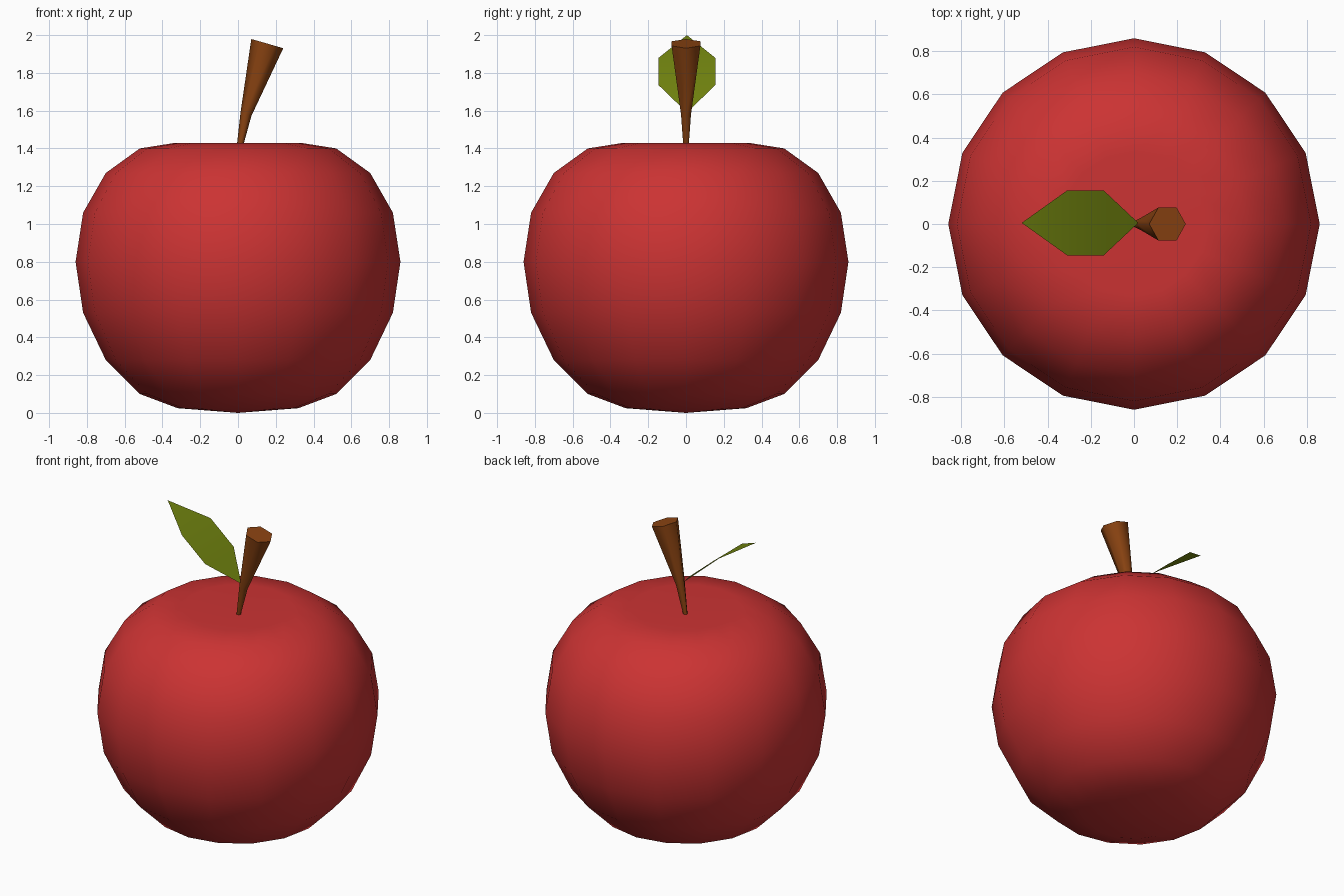
import bpy
import math

if "Cube" in bpy.data.objects:
    bpy.data.objects.remove(bpy.data.objects["Cube"])


def material(name, colour):
    m = bpy.data.materials.new(name)
    m.diffuse_color = (*colour, 1)
    m.use_nodes = True
    m.node_tree.nodes["Principled BSDF"].inputs["Base Color"].default_value = m.diffuse_color
    return m


def build(name, verts, faces, mat, smooth_angle=None):
    mesh = bpy.data.meshes.new(name)
    mesh.from_pydata(verts, [], faces)
    mesh.materials.append(mat)
    ob = bpy.data.objects.new(name, mesh)
    bpy.context.collection.objects.link(ob)
    if smooth_angle is not None:
        bpy.ops.object.select_all(action='DESELECT')
        ob.select_set(True)
        bpy.context.view_layer.objects.active = ob
        bpy.ops.object.shade_smooth_by_angle(angle=math.radians(smooth_angle))
    return ob


def bridge(rings, n):
    return [(r * n + i, r * n + (i + 1) % n, (r + 1) * n + (i + 1) % n, (r + 1) * n + i)
            for r in range(rings - 1) for i in range(n)]


red = material("apple red", (0.60, 0.033, 0.033))
brown = material("stem brown", (0.26, 0.058, 0.006))
green = material("leaf green", (0.17, 0.235, 0.005))

# Apple body: 16-sided turned profile with a shallow dimple on top
N = 16
profile = [(0.32, 0.025), (0.52, 0.10), (0.70, 0.28), (0.82, 0.53), (0.86, 0.80),
           (0.82, 1.06), (0.70, 1.27), (0.52, 1.40), (0.33, 1.43)]
verts = [(r * math.cos(math.tau * i / N), r * math.sin(math.tau * i / N), z)
         for r, z in profile for i in range(N)]
faces = bridge(len(profile), N)
bottom, top = len(verts), len(verts) + 1
verts += [(0, 0, 0), (0, 0, 1.385)]
last = (len(profile) - 1) * N
for i in range(N):
    j = (i + 1) % N
    faces += [(bottom, j, i), (top, last + i, last + j)]
build("apple_body", verts, faces, red, 60)

# Stem: six-sided, leaning to the right and widening upward
S = 6
stem = [(0.0, 1.36, 0.012, 10), (0.042, 1.58, 0.03, 14), (0.155, 1.955, 0.088, 16)]
verts = []
for x, z, r, tilt in stem:
    t = math.radians(tilt)
    for i in range(S):
        a = math.tau * i / S
        verts.append((x + r * math.cos(a) * math.cos(t), r * math.sin(a),
                      z - r * math.cos(a) * math.sin(t)))
faces = bridge(3, S) + [tuple(reversed(range(S))), tuple(range(2 * S, 3 * S))]
build("stem", verts, faces, brown, 62)

# Leaf: thin curved sheet rising to the left
verts = [(0.02, 0.005, 1.59), (-0.14, -0.145, 1.735), (-0.14, 0.155, 1.735),
         (-0.31, -0.145, 1.88), (-0.31, 0.155, 1.88), (-0.52, 0.005, 2.0)]
build("leaf", verts, [(0, 2, 1), (1, 2, 4, 3), (3, 4, 5)], green, 30)
